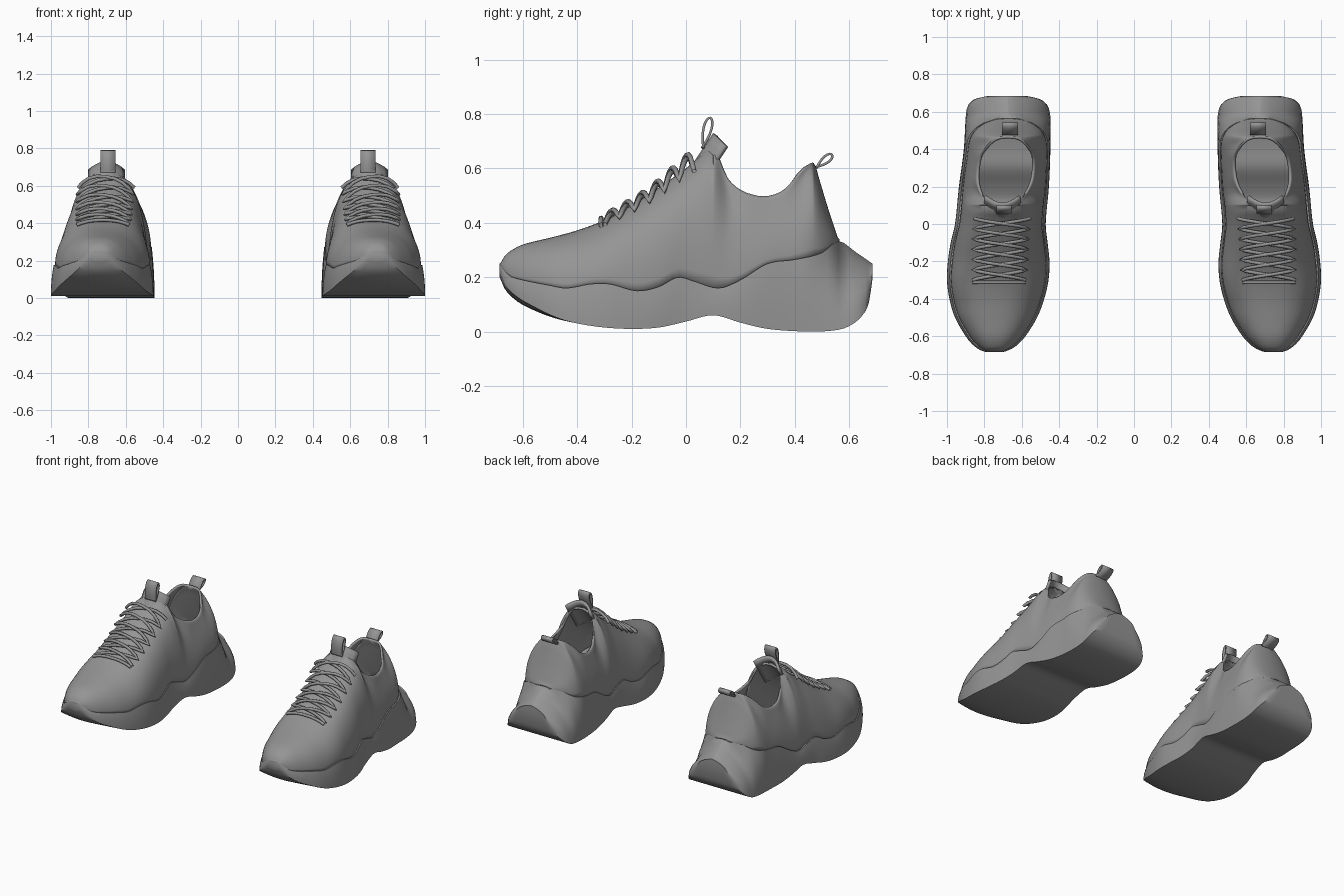
import bpy, bmesh, math

if "Cube" in bpy.data.objects:
    bpy.data.objects.remove(bpy.data.objects["Cube"])

grey = bpy.data.materials.new("mid grey")
grey.diffuse_color = (0.3, 0.3, 0.3, 1)
grey.use_nodes = True
grey.node_tree.nodes["Principled BSDF"].inputs["Base Color"].default_value = grey.diffuse_color

# Profiles along the length of the right shoe (y, value)
INNER = [(-.685, .70), (-.675, .67), (-.66, .642), (-.64, .616), (-.6, .58), (-.5, .518), (-.4, .48), (-.3, .457), (-.2, .452),
         (-.1, .462), (0, .472), (.2, .455), (.4, .447), (.57, .447), (.62, .456), (.65, .475), (.67, .51), (.685, .575)]
OUTER = [(-.685, .79), (-.675, .82), (-.66, .845), (-.64, .868), (-.6, .90), (-.5, .957), (-.4, .987), (-.3, 1.0), (-.2, .995),
         (-.1, .98), (0, .957), (.2, .936), (.4, .91), (.57, .90), (.62, .893), (.65, .876), (.67, .845), (.685, .78)]
BOTTOM = [(-.685, .2), (-.665, .155), (-.64, .127), (-.6, .098), (-.5, .055), (-.4, .03), (-.3, .015), (-.2, .01),
          (-.1, .015), (0, .037), (.1, .06), (.2, .033), (.3, .01), (.45, 0), (.55, .005), (.6, .02), (.65, .06), (.673, .11), (.685, .19)]
SEAM = [(-.685, .25), (-.65, .207), (-.6, .19), (-.5, .17), (-.44, .16), (-.35, .175), (-.28, .175), (-.18, .15), (-.1, .165),
        (-.03, .2), (.03, .185), (.12, .16), (.2, .19), (.3, .25), (.4, .265), (.5, .29), (.56, .333), (.62, .295), (.685, .25)]
TOP = [(-.685, .246), (-.665, .28), (-.64, .3), (-.6, .32), (-.5, .345), (-.4, .372), (-.3, .41), (-.2, .465), (-.1, .53),
       (0, .6), (.05, .645), (.1, .68), (.16, .555), (.26, .5), (.35, .515), (.42, .585), (.47, .62), (.49, .56), (.52, .46), (.56, .34)]


def interp(table, y):
    """Smooth interpolation through a profile."""
    n = len(table)
    y = min(max(y, table[0][0]), table[-1][0])
    i = max(k for k in range(n - 1) if table[k][0] <= y)

    def slope(k):
        a, b = table[max(k - 1, 0)], table[min(k + 1, n - 1)]
        return (b[1] - a[1]) / (b[0] - a[0])
    (y0, v0), (y1, v1) = table[i], table[i + 1]
    d = y1 - y0
    t = (y - y0) / d
    return ((2*t**3 - 3*t*t + 1) * v0 + (t**3 - 2*t*t + t) * d * slope(i)
            + (3*t*t - 2*t**3) * v1 + (t**3 - t*t) * d * slope(i + 1))


def smooth(lo, hi, v):
    t = min(max((v - lo) / (hi - lo), 0), 1)
    return t * t * (3 - 2 * t)


def fullness(y):
    """Exponent of the arched sections: squarer around the lacing."""
    return .86 - .1 * smooth(-.4, -.1, y) * (1 - smooth(.1, .25, y))


def upper_frame(y):
    """Centre, half width, seam height and top height of the upper."""
    l, r = interp(INNER, y) + .018, interp(OUTER, y) - .022
    a = (r - l) / 2
    if y > .4:
        a *= max(1 - ((y - .4) / .166) ** 2.5, 0) ** .5
    return (l + r) / 2, a, interp(SEAM, y) - .004, interp(TOP, y)


def finish(ob, thick=0, angle=40):
    bpy.context.scene.collection.objects.link(ob)
    ob.data.materials.append(grey)
    if ob.type == 'MESH':
        bpy.context.view_layer.objects.active = ob
        ob.select_set(True)
        bpy.ops.object.shade_smooth_by_angle(angle=math.radians(angle))
        ob.select_set(False)
        if thick:
            m = ob.modifiers.new("thickness", 'SOLIDIFY')
            m.thickness, m.offset = thick, -1
        ob.modifiers.new("pair", 'MIRROR')


def loft(name, rows, closed=False, thick=0, skip=None, angle=40):
    """Skin a list of equally long point rows; closed rows also get end caps."""
    bm = bmesh.new()
    grid = [[bm.verts.new(p) for p in row] for row in rows]
    n = len(rows[0])
    for i in range(len(rows) - 1):
        for j in range(n if closed else n - 1):
            if skip and skip(i, j):
                continue
            k = (j + 1) % n
            bm.faces.new((grid[i][j], grid[i][k], grid[i + 1][k], grid[i + 1][j]))
    if closed:
        bm.faces.new(grid[0])
        bm.faces.new(grid[-1])
    bmesh.ops.remove_doubles(bm, verts=bm.verts, dist=.0005)
    if closed:
        bmesh.ops.recalc_face_normals(bm, faces=bm.faces)
    me = bpy.data.meshes.new(name)
    bm.to_mesh(me)
    bm.free()
    finish(bpy.data.objects.new(name, me), thick=thick, angle=angle)


# Sole: wavy top edge, rocker bottom, heel flaring out below the upper
rows = []
for y in [-.685, -.681, -.675, -.667, -.655] + [-.64 + .02 * i for i in range(66)] + [.667, .673, .68, .685]:
    l, r, b, s = (interp(t, y) for t in (INNER, OUTER, BOTTOM, SEAM))
    c, half = (l + r) / 2, (r - l) / 2
    lift = min(.016 * smooth(-.4, -.62, y), (s - b) * .5)
    inset = .015
    if y > .4:
        inset = max(inset, half - upper_frame(y)[1] - .008) if y < .566 else half - .004
    side = [(half - inset * f ** 2.2, b + lift + (s - b - lift) * f) for f in (0, .2, .4, .6, .75, .88, 1)]
    floor = [(half * k / 4, b + lift * (k / 4) ** 2) for k in (3, 2, 1, 0, -1, -2, -3)]
    rows.append([(c - x, y, z) for x, z in side] + [(c + x, y, z) for x, z in reversed(side)]
                + [(c + x, y, z) for x, z in floor])
loft("sole", rows, closed=True)

# Upper: arched sections with an oval foot opening
FRONT, BACK, K = .1, .47, 16
ys = [-.684, -.68, -.674, -.665, -.655, -.64, -.62] + [-.6 + .025 * i for i in range(28)]
ys += [(FRONT + BACK) / 2 - (BACK - FRONT) / 2 * math.cos(math.pi * i / 28) for i in range(29)]
ys += [.48, .49, .5, .515, .53, .54, .55, .558, .564]
rows = []
for y in ys:
    cx, a, s, h = upper_frame(y)
    u = (y - (FRONT + BACK) / 2) / ((BACK - FRONT) / 2)
    w = min(.15 * max(0, 1 - abs(u) ** 2.3) ** .45, a * .9)
    low = smooth(.09, .24, y) * (1 - smooth(.36, .47, y))
    straight = .5 * smooth(.03, .24, y) * (1 - .6 * smooth(.38, .5, y))
    half = []
    for k in range(K + 1):
        t = k / K
        ang = t * math.pi / 2
        x = a * max(math.cos(ang), 0) ** fullness(y) + w * (low * t ** 2.5 + (1 - low) * t ** 6)
        half.append((x, s + (h - s) * ((1 - straight) * math.sin(ang) + straight * t)))
    rows.append([(cx - x, y, z) for x, z in half] + [(cx + x, y, z) for x, z in reversed(half)])
loft("upper", rows, thick=.014, angle=60, skip=lambda i, j: j == K)

# Tongue: curved plate rising out of the throat
rows = []
for i in range(7):
    v = i / 6
    rows.append([(.703 + .1 * u, -.02 + .12 * v + .045 * u * u, .55 + .18 * v - .045 * u * u)
                 for u in [k / 5 - 1 for k in range(11)]])
loft("tongue", rows, thick=.018)


# Pull loops: folded ribbons
def pull_loop(name, x, width, base, tip, fat):
    (y0, z0), (y1, z1) = base, tip
    d = math.hypot(y1 - y0, z1 - z0)
    rows = []
    for i in range(21):
        t = 2 * math.pi * i / 20
        f = (1 - math.cos(t)) / 2
        g = math.sin(t) * math.sin(t / 2) * fat
        y = y0 + (y1 - y0) * f - (z1 - z0) / d * g
        z = z0 + (z1 - z0) * f + (y1 - y0) / d * g
        rows.append([(x - width / 2, y, z), (x + width / 2, y, z)])
    loft(name, rows, thick=.009, angle=60)


pull_loop("tongue_loop", .695, .08, (.06, .67), (.09, .79), .025)
pull_loop("heel_loop", .662, .085, (.475, .6), (.54, .653), .022)


# Laces: two crossing zigzags and a straight bottom bar, lifted off the vamp
def on_vamp(side, y, lift):
    cx, a, s, h = upper_frame(y)
    x = (.145 + .03 * (y + .15)) * side
    rise = math.sqrt(max(0, 1 - abs(x * .93 / a) ** (2 / fullness(y))))
    return cx - .005 + x, y, s + (h - s) * rise + lift + .025 * smooth(-.15, .02, y)


def lace(curve, points, flip):
    sp = curve.splines.new('POLY')
    sp.points.add(len(points) - 1)
    for p, (x, y, z) in zip(sp.points, points):
        p.co = (x * flip, y, z, 1)


curve = bpy.data.curves.new("laces", 'CURVE')
curve.dimensions = '3D'
curve.bevel_depth, curve.bevel_resolution = .0095, 2
for flip in (1, -1):
    lace(curve, [on_vamp(k / 5, -.312, .012) for k in range(-5, 6)], flip)
    for start in (1, -1):
        pts = []
        for row in range(6):
            d = start * (-1) ** row
            for k in range(9 if row == 5 else 8):
                t = k / 8
                f = d * (.5 * (2 * t - 1) - .5 * math.cos(t * math.pi))
                lift = .01 + .012 * math.sin(math.pi * t) * (1 if d > 0 else 0)
                pts.append(on_vamp(f, -.3 + .055 * (row + t), lift))
        lace(curve, pts, flip)
finish(bpy.data.objects.new("laces", curve))
